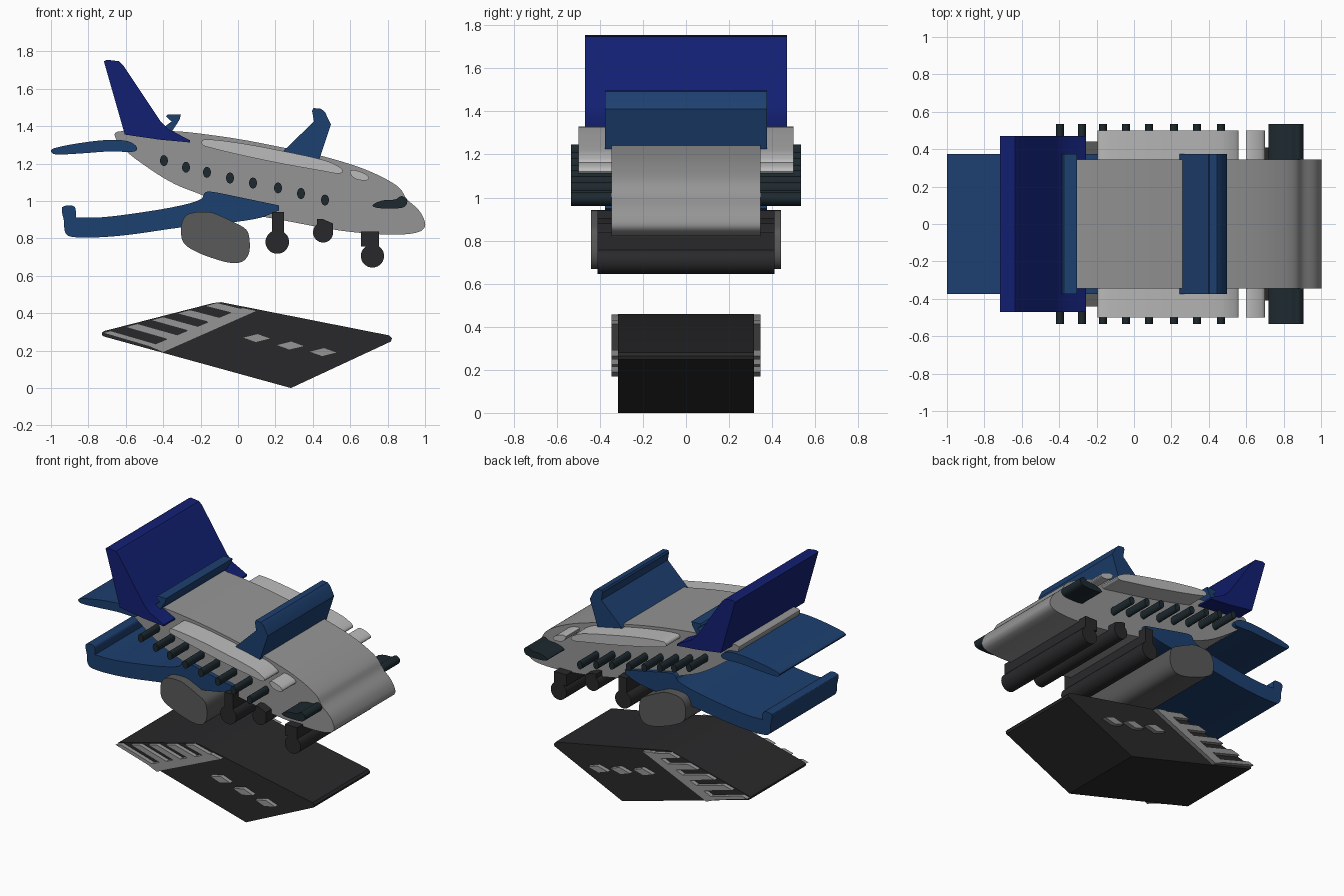
import bpy, bmesh, math
from mathutils import Vector


def material(name, rgb):
    m = bpy.data.materials.new(name)
    m.diffuse_color = (*rgb, 1)
    return m


BLUE = material("blue", (0.012, 0.05, 0.16))
NAVY = material("navy", (0.006, 0.014, 0.17))
GLASS = material("glass", (0.012, 0.022, 0.028))
DARK = material("dark", (0.022, 0.022, 0.024))
ENGINE = material("engine_grey", (0.10, 0.10, 0.10))
BODY = material("body_grey", (0.30, 0.30, 0.30))
LIGHT = material("light_grey", (0.50, 0.50, 0.50))


def curve_through(pts, steps):
    """Closed smooth curve; a third value on a point marks a sharp corner."""
    n, out = len(pts), []
    P = [Vector(p[:2]) for p in pts]
    tan = [Vector((0, 0)) if len(pts[i]) > 2 else (P[(i + 1) % n] - P[i - 1]).normalized()
           for i in range(n)]
    for i in range(n):
        a, b = P[i], P[(i + 1) % n]
        d = (b - a).length
        ta, tb = tan[i] * d, tan[(i + 1) % n] * d
        for k in range(steps):
            t = k / steps
            out.append(a * (2*t**3 - 3*t*t + 1) + ta * (t**3 - 2*t*t + t)
                       + b * (3*t*t - 2*t**3) + tb * (t**3 - t*t))
    return out


def slab(name, pts, half, mat, steps=4):
    """Extrude a profile in x and z through y = -half..half."""
    if steps > 1:
        pts = curve_through(pts, steps)
    bm = bmesh.new()
    face = bm.faces.new([bm.verts.new((p[0], -half, p[1])) for p in pts])
    ext = bmesh.ops.extrude_face_region(bm, geom=[face])
    bmesh.ops.translate(bm, vec=(0, 2 * half, 0),
                        verts=[v for v in ext["geom"] if isinstance(v, bmesh.types.BMVert)])
    bmesh.ops.recalc_face_normals(bm, faces=bm.faces)
    me = bpy.data.meshes.new(name)
    bm.to_mesh(me)
    bm.free()
    ob = bpy.data.objects.new(name, me)
    bpy.context.collection.objects.link(ob)
    me.materials.append(mat)
    bpy.ops.object.select_all(action='DESELECT')
    ob.select_set(True)
    bpy.context.view_layer.objects.active = ob
    bpy.ops.object.shade_smooth_by_angle(angle=math.radians(30))
    return ob


def disc(name, x, z, rx, rz, half, mat, n=32):
    slab(name, [(x + rx * math.cos(2 * math.pi * i / n), z + rz * math.sin(2 * math.pi * i / n))
                for i in range(n)], half, mat, 1)


# Fuselage
slab("fuselage", [
    (-.66, 1.355), (-.635, 1.372), (-.5, 1.377), (-.32, 1.372), (-.2, 1.36), (.01, 1.33),
    (.22, 1.29), (.44, 1.243), (.65, 1.18), (.786, 1.12), (.866, 1.067), (.903, 1.01),
    (.963, .955), (.993, .906), (1.0, .865), (.973, .837), (.893, .822), (.76, .822),
    (.545, .842), (.278, .89), (.01, .945), (-.187, 1.03), (-.337, 1.09), (-.47, 1.17),
    (-.62, 1.286)], .345, BODY)

# Tail fin and tailplanes
slab("tail_fin", [
    (-.717, 1.747), (-.7, 1.755), (-.636, 1.747), (-.613, 1.725), (-.417, 1.43), (-.37, 1.383),
    (-.257, 1.325), (-.257, 1.313), (-.42, 1.328), (-.605, 1.355)], .47, NAVY, 1)
slab("near_tailplane", [
    (-1, 1.268), (-.98, 1.283), (-.845, 1.31), (-.685, 1.327), (-.59, 1.32), (-.548, 1.297),
    (-.54, 1.275), (-.567, 1.263), (-.685, 1.265), (-.845, 1.254), (-.98, 1.25)], .375, BLUE)
slab("far_tailplane", [
    (-.41, 1.385), (-.355, 1.425), (-.385, 1.452), (-.375, 1.463), (-.305, 1.463),
    (-.312, 1.435), (-.355, 1.37)], .375, BLUE, 1)

# Wings with upturned tips
slab("near_wing", [
    (-.942, .962), (-.92, .975), (-.885, .975), (-.87, .962), (-.866, .912, 0), (-.738, .912),
    (-.524, .938), (-.31, .975), (-.198, 1.01), (-.176, 1.045), (-.144, 1.05), (.01, 1.02),
    (.22, .976, 0), (.22, .95, 0), (.118, .91), (-.04, .885), (-.31, .858), (-.578, .82),
    (-.765, .805), (-.898, .81), (-.925, .835), (-.93, .89)], .375, BLUE)
slab("far_wing", [
    (.23, 1.255), (.406, 1.425), (.396, 1.482), (.403, 1.497), (.444, 1.493), (.465, 1.475),
    (.497, 1.41), (.433, 1.217)], .375, BLUE, 1)

# Roof highlight panels
slab("roof_panel", [
    (-.195, 1.313), (-.176, 1.33), (.02, 1.308), (.225, 1.27), (.465, 1.217), (.545, 1.18),
    (.56, 1.157), (.535, 1.147), (.465, 1.158), (.17, 1.212), (-.176, 1.292)], .5, LIGHT)
slab("roof_panel_small", [
    (.598, 1.155), (.62, 1.165), (.68, 1.145), (.7, 1.12), (.674, 1.11), (.626, 1.12)], .5, LIGHT)

# Cabin windows and windscreen
for i, (x, z) in enumerate([(-.396, 1.216), (-.278, 1.18), (-.166, 1.153), (-.043, 1.123),
                            (.08, 1.096), (.214, 1.07), (.337, 1.04), (.465, 1.005)]):
    disc(f"window_{i + 1}", x, z, .021, .029, .535, GLASS, 24)
slab("windscreen", [
    (.72, .978), (.775, 1.003), (.84, 1.008), (.875, 1.026), (.902, 1.008), (.903, .985),
    (.885, .966), (.824, .96), (.74, .964)], .535, GLASS)

# Engine
slab("engine", [
    (-.305, .837), (-.294, .90), (-.257, .934), (-.15, .94), (-.086, .917), (-.02, .885),
    (.043, .848), (.06, .805), (.06, .727), (.03, .68), (-.027, .668), (-.123, .69),
    (-.225, .73), (-.29, .775)], .44, ENGINE)

# Landing gear
for name, strut, (x, z, r) in [
    ("main", [(.182, .94), (.246, .94), (.246, .8), (.182, .8)], (.21, .781, .063)),
    ("far", [(.422, .905), (.45, .905), (.507, .88), (.507, .82), (.422, .82)], (.455, .832, .054)),
    ("nose", [(.657, .837), (.754, .837), (.754, .757), (.657, .757)], (.719, .706, .062)),
]:
    slab(name + "_gear_strut", strut, .41, DARK, 1)
    disc(name + "_gear_wheel", x, z, r, r, .41, DARK)

# Runway with threshold bars and centre dashes
slab("runway", [
    (-.727, .297), (-.715, .305), (-.13, .455), (-.09, .459), (.81, .281), (.823, .265),
    (.818, .249), (.283, 0), (-.715, .275), (-.727, .283)], .315, DARK, 1)
slab("threshold_bar", [(-.475, .222), (-.4, .19), (.105, .413), (.025, .43)], .345, BODY, 1)
for i, (a, b) in enumerate([(0, .07), (.19, .3), (.41, .52), (.63, .75), (.87, .98)]):
    left = [(-.725 + .625 * t, .295 + .165 * t) for t in (a, b)]
    right = [(-.475 + .5 * t, .222 + .208 * t) for t in (b, a)]
    slab(f"threshold_stripe_{i + 1}", left + right, .345, BODY, 1)
for i, (x, z) in enumerate([(.10, .267), (.28, .227), (.455, .192)]):
    slab(f"centre_dash_{i + 1}", [(x - .08, z + .003), (x + .005, z + .024),
                                  (x + .08, z - .003), (x - .005, z - .024)], .345, BODY, 1)
